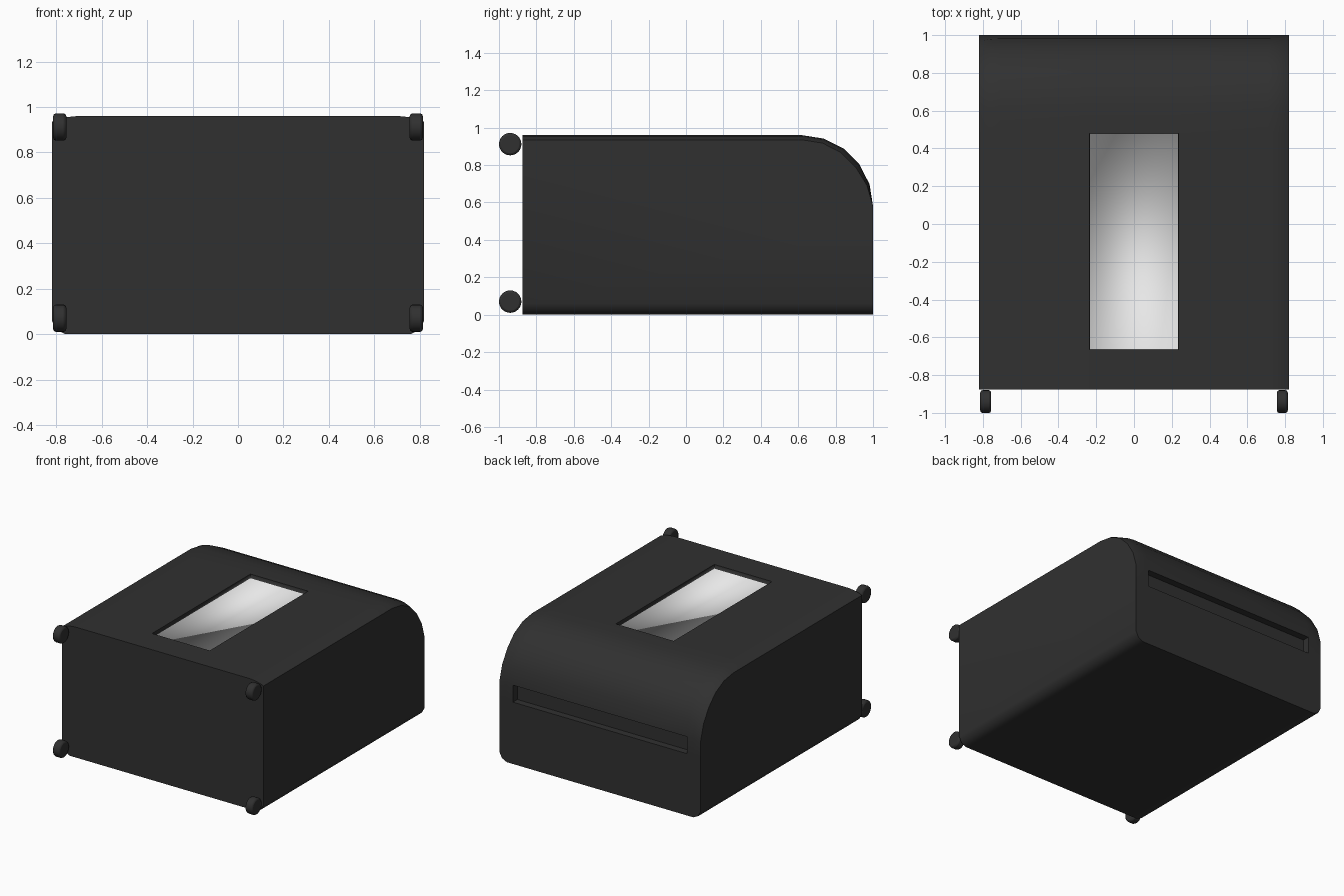
import bpy, bmesh, math

if "Cube" in bpy.data.objects:
    bpy.data.objects.remove(bpy.data.objects["Cube"], do_unlink=True)


def material(name, rgb):
    m = bpy.data.materials.new(name)
    m.use_nodes = True
    m.diffuse_color = (*rgb, 1)
    m.node_tree.nodes["Principled BSDF"].inputs["Base Color"].default_value = (*rgb, 1)
    return m


black = material("matte black", (0.03, 0.03, 0.03))
silver = material("light grey", (0.8, 0.8, 0.8))

FRONT, BACK, TOP = -0.875, 1.0, 0.96
RADIUS = 0.38
WIN_X, WIN_Y0, WIN_Y1 = 0.235, -0.665, 0.48
SLOT_X, SLOT_Z = 0.71, 0.455


def section(x, drop, lift):
    """Side profile at x, with the top edge lowered and the bottom edge raised."""
    pts = [(x, FRONT, lift), (x, FRONT, TOP - drop)]
    pts += [(x, y, TOP - drop) for y in (WIN_Y0, WIN_Y1)]
    for i in range(6):
        a = math.pi / 2 * (1 - i / 5)
        r = RADIUS - drop * min(1, 2 * math.sin(a))
        pts.append((x, BACK - RADIUS + r * math.cos(a), TOP - RADIUS + r * math.sin(a)))
    return pts + [(x, BACK, SLOT_Z), (x, BACK, lift)]


# Body: lofted side profiles with softened long edges
half = [(0.82, 0.025, 0.06), (0.80, 0.016, 0.02), (0.76, 0.005, 0),
        (SLOT_X, 0, 0), (WIN_X, 0, 0)]
stations = [(-x, d, l) for x, d, l in half] + half[::-1]
bm = bmesh.new()
rings = [[bm.verts.new(p) for p in section(*s)] for s in stations]
n = len(rings[0])
for a, b in zip(rings, rings[1:]):
    for i in range(n):
        j = (i + 1) % n
        bm.faces.new((a[i], a[j], b[j], b[i]))
bm.faces.new(rings[0])
bm.faces.new(rings[-1][::-1])
bmesh.ops.recalc_face_normals(bm, faces=bm.faces)


def sink(rule, depth):
    """Recess the faces whose centre meets the rule."""
    faces = [f for f in bm.faces if rule(f.calc_center_median())]
    bmesh.ops.inset_region(bm, faces=faces, thickness=0.001, depth=-depth,
                           use_even_offset=True)
    return faces


# Rear slot and top window
sink(lambda c: c.y > BACK - 0.001 and SLOT_Z < c.z < TOP - RADIUS and abs(c.x) < SLOT_X, 0.05)
window = sink(lambda c: c.z > TOP - 0.001 and abs(c.x) < WIN_X and WIN_Y0 < c.y < WIN_Y1, 0.03)

for f in bm.faces:
    f.smooth = True
for e in bm.edges:
    e.smooth = e.calc_face_angle(0) < math.radians(45)
for f in window:
    f.material_index = 1
    for e in f.edges:
        e.smooth = True

mesh = bpy.data.meshes.new("body")
bm.to_mesh(mesh)
bm.free()
mesh.materials.append(black)
mesh.materials.append(silver)
body = bpy.data.objects.new("body", mesh)
bpy.context.collection.objects.link(body)

# Four small feet on the front corners
for side, sx in (("left", 1), ("right", -1)):
    for level, z in (("upper", 0.912), ("lower", 0.07)):
        bpy.ops.mesh.primitive_cylinder_add(
            vertices=24, radius=0.06, depth=0.058,
            location=(sx * 0.785, -0.94, z), rotation=(0, math.pi / 2, 0))
        foot = bpy.context.object
        foot.name = f"{level}_{side}_foot"
        foot.data.materials.append(black)
        bevel = foot.modifiers.new("rounded rim", "BEVEL")
        bevel.width = 0.012
        bevel.segments = 2
        bevel.limit_method = "ANGLE"
        bpy.ops.object.shade_smooth_by_angle(angle=math.radians(50))
